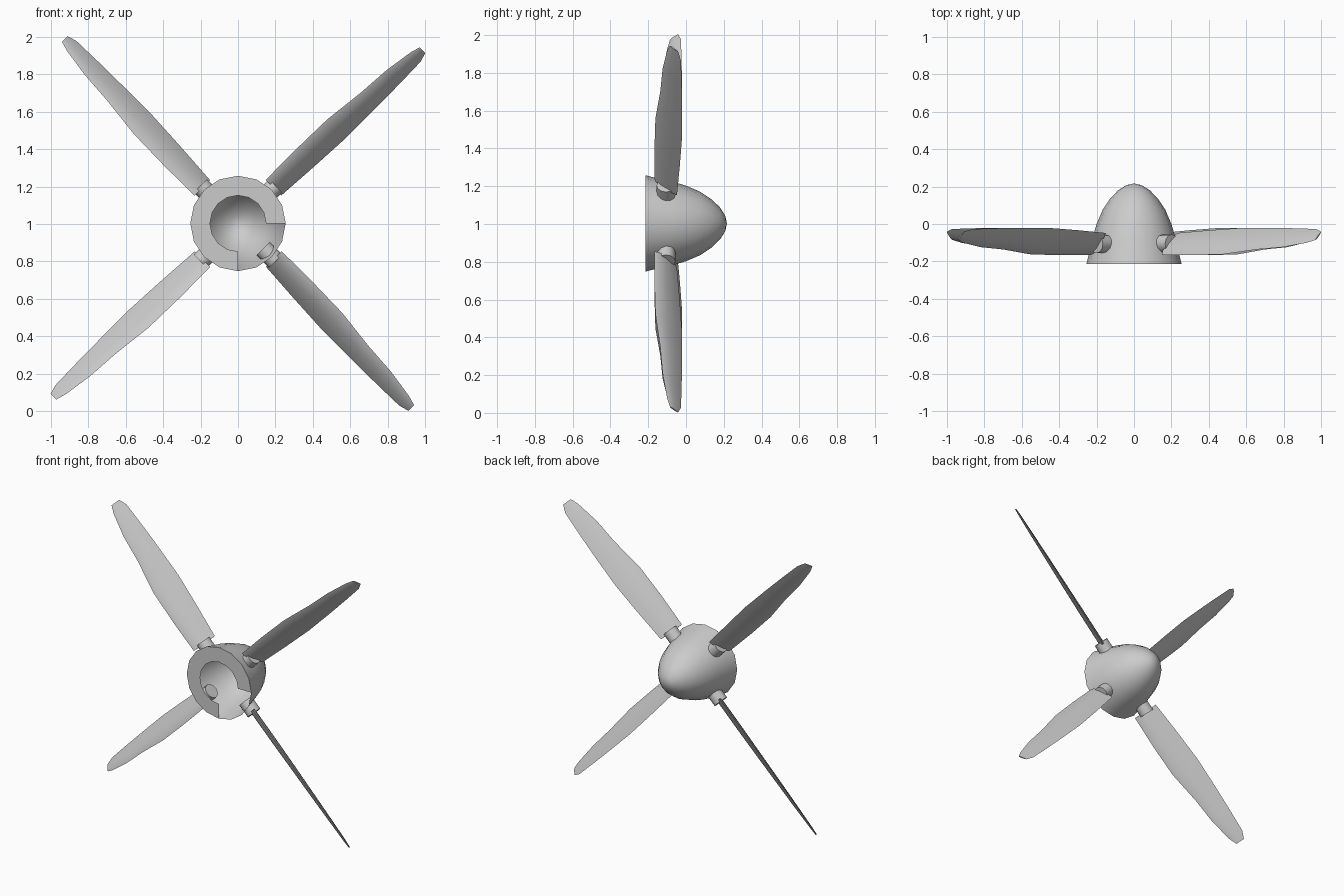
import bpy, bmesh, math
from mathutils import Vector

if "Cube" in bpy.data.objects:
    bpy.data.objects.remove(bpy.data.objects["Cube"])

CZ = 1.003      # height of the propeller axis
SIDES = 16


def make_object(name, bm, angle=40):
    bmesh.ops.recalc_face_normals(bm, faces=bm.faces[:])
    mesh = bpy.data.meshes.new(name)
    bm.to_mesh(mesh)
    bm.free()
    ob = bpy.data.objects.new(name, mesh)
    bpy.context.collection.objects.link(ob)
    bpy.ops.object.select_all(action='DESELECT')
    ob.select_set(True)
    bpy.context.view_layer.objects.active = ob
    bpy.ops.object.shade_smooth_by_angle(angle=math.radians(angle))
    return ob


def ring_point(r, i, y):
    a = 2 * math.pi * i / SIDES
    return Vector((r * math.cos(a), y, CZ + r * math.sin(a)))


def loft(bm, rings, caps=True):
    loops = [[bm.verts.new(p) for p in ring] for ring in rings]
    n = len(loops[0])
    for a, b in zip(loops, loops[1:]):
        for i in range(n):
            j = (i + 1) % n
            bm.faces.new((a[i], a[j], b[j], b[i]))
    if caps:
        bm.faces.new(loops[0])
        bm.faces.new(loops[-1])
    return loops


# Hollow spinner shell, with a flat back ring that leaves one quarter open
bm = bmesh.new()
profile = [(-0.215, 0.255), (-0.16, 0.241), (-0.08, 0.224), (0.0, 0.2),
           (0.075, 0.168), (0.135, 0.128), (0.18, 0.085), (0.208, 0.04)]
loops = loft(bm, [[ring_point(r, i, y) for i in range(SIDES)] for y, r in profile],
             caps=False)
tip = bm.verts.new((0, 0.217, CZ))
for i in range(SIDES):
    bm.faces.new((loops[-1][i], loops[-1][(i + 1) % SIDES], tip))
inner = [bm.verts.new(ring_point(0.15, i, -0.215)) for i in range(SIDES * 3 // 4 + 1)]
for i in range(SIDES * 3 // 4):
    bm.faces.new((loops[0][i], loops[0][(i + 1) % SIDES], inner[i + 1], inner[i]))
make_object("spinner", bm)

# Blade stations: radius, tangent of front edge, tangent of rear edge, thickness
stations = [(0.27, 0.06, -0.058, 0.034), (0.5, 0.061, -0.073, 0.034),
            (0.73, 0.056, -0.085, 0.03), (0.96, 0.03, -0.085, 0.025),
            (1.14, 0.018, -0.083, 0.02), (1.3, -0.006, -0.079, 0.014),
            (1.352, -0.021, -0.064, 0.008)]
# Lens section: position along the chord, fraction of half thickness
section = [(0, 0), (0.12, 0.65), (0.4, 1), (0.75, 0.65), (1, 0),
           (0.75, -0.65), (0.4, -1), (0.12, -0.65)]
ROOT_Y = -0.106


def frame(k):
    a = math.radians(45 + 90 * k)
    return (Vector((math.cos(a), 0, math.sin(a))),
            Vector((-math.sin(a), 0, math.cos(a))))


centre = Vector((0, ROOT_Y, CZ))
Y = Vector((0, 1, 0))
for k in range(4):
    u, t = frame(k)
    normal = (t + Y).normalized()       # blade is pitched 45 degrees

    # Blade
    bm = bmesh.new()
    rings = []
    for r, t0, t1, thick in stations:
        ring = []
        for c, h in section:
            s = t0 + (t1 - t0) * c
            ring.append(centre + u * r + (t - Y) * s + normal * (h * thick / 2))
        rings.append(ring)
    loft(bm, rings)
    make_object(f"blade_{k + 1}", bm)

    # Round root stub passing through the shell
    bm = bmesh.new()
    loft(bm, [[centre + u * r + (t * math.cos(math.tau * i / 12)
                                 + Y * math.sin(math.tau * i / 12)) * 0.05
               for i in range(12)] for r in (0.19, 0.285)])
    make_object(f"blade_root_{k + 1}", bm)
